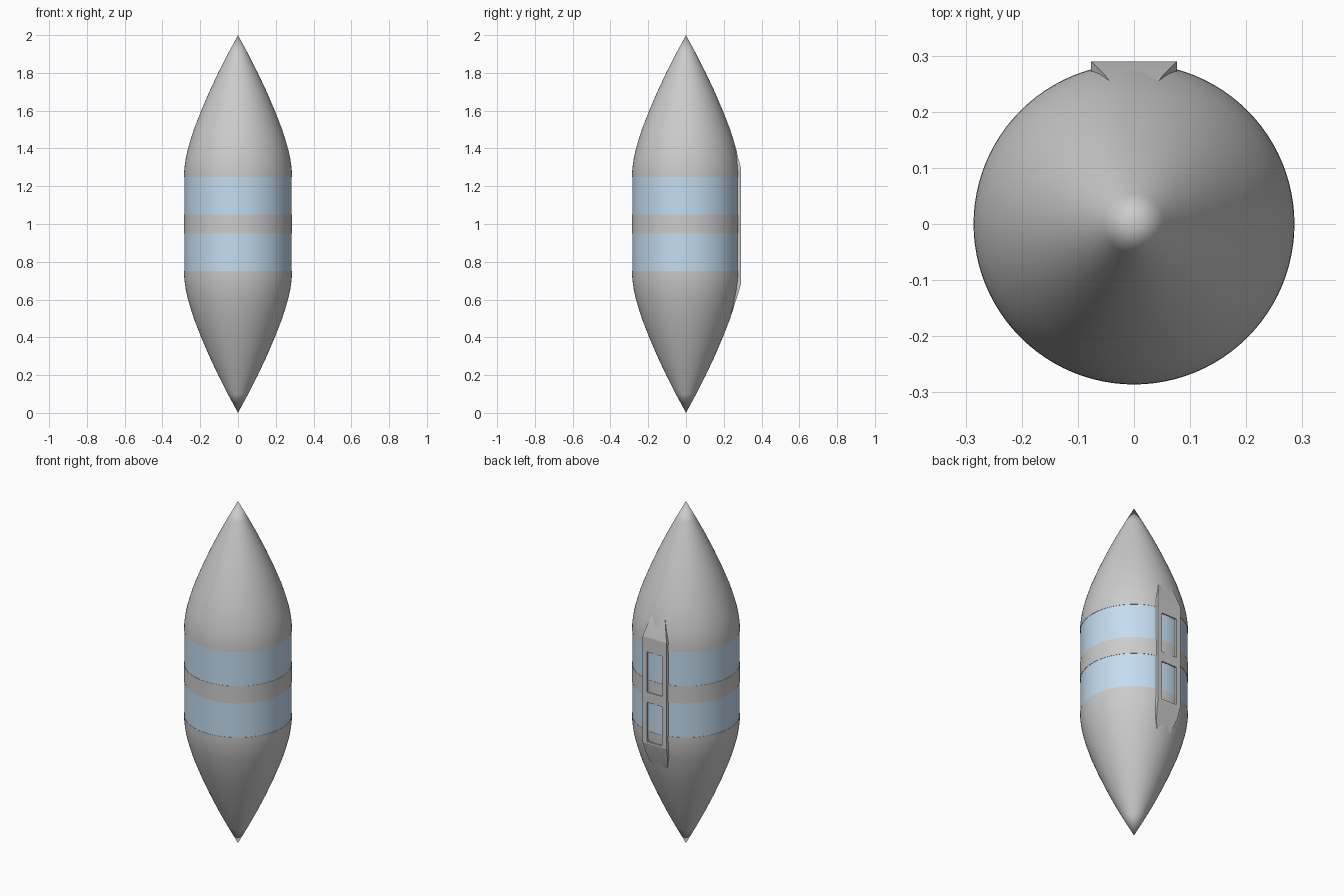
import bpy, bmesh, math

if "Cube" in bpy.data.objects:
    bpy.data.objects.remove(bpy.data.objects["Cube"])

R = 0.286
SEG = 96


def material(name, rgba):
    m = bpy.data.materials.new(name)
    m.diffuse_color = rgba
    m.use_nodes = True
    m.node_tree.nodes["Principled BSDF"].inputs["Base Color"].default_value = m.diffuse_color
    return m


def finish(name, bm, mat=None, angle=30):
    bmesh.ops.recalc_face_normals(bm, faces=bm.faces)
    me = bpy.data.meshes.new(name)
    bm.to_mesh(me)
    bm.free()
    ob = bpy.data.objects.new(name, me)
    bpy.context.collection.objects.link(ob)
    if mat:
        me.materials.append(mat)
    bpy.ops.object.select_all(action='DESELECT')
    ob.select_set(True)
    bpy.context.view_layer.objects.active = ob
    bpy.ops.object.shade_smooth_by_angle(angle=math.radians(angle))
    return ob


def revolve(name, profile, mat=None):
    """Spin an (r, z) profile around the z axis."""
    bm = bmesh.new()
    vs = [bm.verts.new((r, 0, z)) for r, z in profile]
    es = [bm.edges.new(p) for p in zip(vs, vs[1:])]
    bmesh.ops.spin(bm, geom=vs + es, cent=(0, 0, 0), axis=(0, 0, 1),
                   angle=2 * math.pi, steps=SEG, use_duplicate=False)
    bmesh.ops.remove_doubles(bm, verts=bm.verts, dist=1e-5)
    return finish(name, bm, mat)


glass = material("pale_blue_glass", (0.55, 0.72, 0.88, 1))

# pointed nose and its mirrored tail: (distance from tip, radius)
ogive = [(0, 0), (0.1, 0.054), (0.2, 0.105), (0.3, 0.152), (0.4, 0.195),
         (0.5, 0.234), (0.56, 0.253), (0.61, 0.267), (0.65, 0.276),
         (0.69, 0.282), (0.72, 0.285), (0.75, R)]
revolve("nose_cone", [(r, 2 - t) for t, r in ogive] + [(R - 0.002, 1.25)])
revolve("tail_cone", [(r, t) for t, r in ogive] + [(R - 0.002, 0.75)])

# window bands and the ring between them
G = R - 0.0015
revolve("upper_window_band", [(G, 1.05), (G, 1.25)], glass)
revolve("lower_window_band", [(G, 0.75), (G, 0.95)], glass)
revolve("middle_ring", [(G, 0.95), (R, 0.95), (R, 1.05), (G, 1.05)])

# back plate, lofted from stations: (z, outer y, half width)
stations = [(0.48, 0.220, 0.025), (0.57, 0.256, 0.058), (0.62, 0.273, 0.071),
            (0.68, 0.29, 0.077), (1.30, 0.29, 0.077),
            (1.40, 0.263, 0.050), (1.43, 0.250, 0.040)]
bm = bmesh.new()
rings = [[bm.verts.new(p) for p in ((-w, y, z), (w, y, z),
                                    (w, y - 0.04, z), (-w, y - 0.04, z))]
         for z, y, w in stations]
for a, b in zip(rings, rings[1:]):
    for i in range(4):
        j = (i + 1) % 4
        bm.faces.new((a[i], a[j], b[j], b[i]))
bm.faces.new(rings[0])
bm.faces.new(rings[-1])
plate = finish("back_plate", bm, angle=12)

# two window openings cut through the plate
bm = bmesh.new()
for z0, z1 in ((0.69, 0.92), (0.98, 1.215)):
    box = bmesh.ops.create_cube(bm, size=1)["verts"]
    bmesh.ops.scale(bm, vec=(0.098, 0.2, z1 - z0), verts=box)
    bmesh.ops.translate(bm, vec=(0, 0.28, (z0 + z1) / 2), verts=box)
cutter = finish("opening_cutter", bm)
cutter.hide_render = True

bpy.ops.object.select_all(action='DESELECT')
plate.select_set(True)
bpy.context.view_layer.objects.active = plate
cut = plate.modifiers.new("openings", 'BOOLEAN')
cut.operation = 'DIFFERENCE'
cut.solver = 'EXACT'
cut.object = cutter
bpy.ops.object.modifier_apply(modifier=cut.name)
bpy.data.objects.remove(cutter)
bpy.ops.object.shade_smooth_by_angle(angle=math.radians(12))
